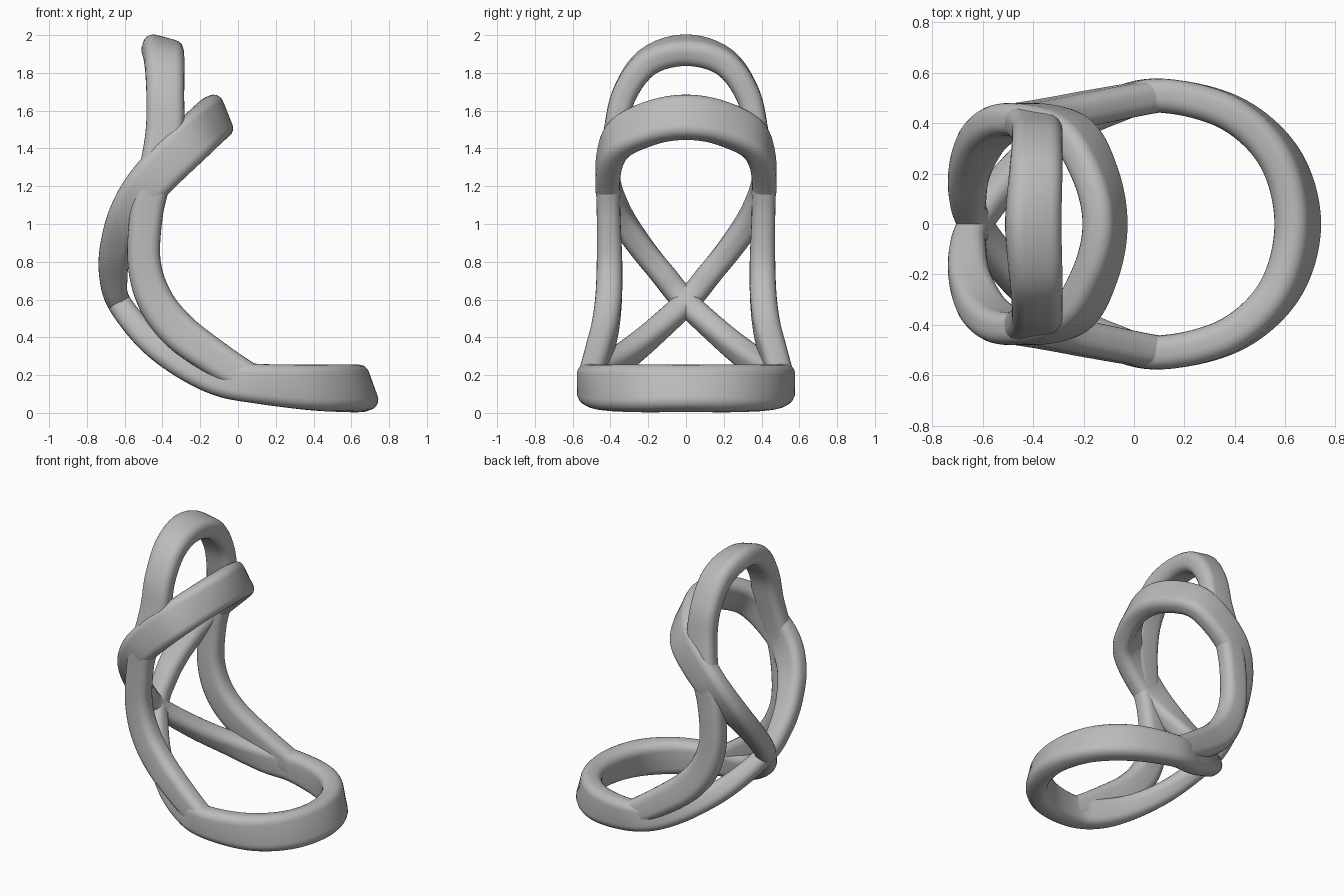
import bpy, bmesh, math
from mathutils import Vector

cube = bpy.data.objects.get("Cube")
if cube:
    bpy.data.objects.remove(cube)

grey = bpy.data.materials.new("mid_grey")
grey.use_nodes = True
grey.diffuse_color = (0.5, 0.5, 0.5, 1)
grey.node_tree.nodes["Principled BSDF"].inputs["Base Color"].default_value = (0.5, 0.5, 0.5, 1)


def ghost(a, b):
    """Extra key beyond an end: reflected on the middle plane, else extended."""
    if abs(a[1]) < 1e-6:
        return (b[0], -b[1]) + tuple(b[2:])
    return tuple(2 * p - q for p, q in zip(a, b))


def spline(keys, steps):
    """Smooth interpolation of all key values."""
    k = [ghost(keys[0], keys[1])] + keys + [ghost(keys[-1], keys[-2])]
    out = []
    for i in range(1, len(k) - 2):
        for s in range(steps):
            t = s / steps
            out.append([0.5 * (2 * b + (c - a) * t + (2 * a - 5 * b + 4 * c - d) * t * t
                               + (3 * b - a - 3 * c + d) * t ** 3)
                        for a, b, c, d in zip(*k[i - 1:i + 3])])
    return out + [list(keys[-1])]


def rounded_section(long, thin, n=5):
    """Rounded rectangle, long side first."""
    r = thin * 0.4
    pts = []
    for corner, (sx, sy) in enumerate(((1, 1), (-1, 1), (-1, -1), (1, -1))):
        for j in range(n + 1):
            a = math.pi / 2 * (corner + j / n)
            pts.append((sx * (long / 2 - r) + r * math.cos(a),
                        sy * (thin / 2 - r) + r * math.sin(a)))
    return pts


def band(name, keys, steps=10):
    """Sweep one half; key = x, y, z, angle of long side in xz, long, thin."""
    samples = spline(keys, steps)
    path = [Vector(s[:3]) for s in samples]
    bm = bmesh.new()
    rings = []
    for i, (x, y, z, ang, long, thin) in enumerate(samples):
        tan = path[min(i + 1, len(path) - 1)] - path[max(i - 1, 0)]
        if i in (0, len(path) - 1) and abs(y) < 1e-6:
            tan = Vector((0, tan.y, 0))
        tan.normalize()
        a = math.radians(ang)
        u = Vector((math.cos(a), 0, math.sin(a)))
        u = (u - tan * u.dot(tan)).normalized()
        v = tan.cross(u)
        rings.append([bm.verts.new(path[i] + u * p + v * q)
                      for p, q in rounded_section(long, thin)])
    for r0, r1 in zip(rings, rings[1:]):
        for j in range(len(r0)):
            k = (j + 1) % len(r0)
            bm.faces.new((r0[j], r0[k], r1[k], r1[j]))
    if abs(keys[-1][1]) > 0.01:
        bm.faces.new(rings[-1])
    bmesh.ops.recalc_face_normals(bm, faces=bm.faces)
    mesh = bpy.data.meshes.new(name)
    bm.to_mesh(mesh)
    bm.free()
    mesh.materials.append(grey)
    ob = bpy.data.objects.new(name, mesh)
    bpy.context.collection.objects.link(ob)
    mod = ob.modifiers.new("Mirror", 'MIRROR')
    mod.use_axis = (False, True, False)
    bpy.ops.object.select_all(action='DESELECT')
    ob.select_set(True)
    bpy.context.view_layer.objects.active = ob
    bpy.ops.object.shade_smooth_by_angle(angle=math.radians(40))


# Figure-eight band: seat ring, crossing at the back, arm loop
band("seat_and_arm_band", [
    (.65, 0, .13, 110, .25, .14),
    (.58, .26, .13, 105, .25, .14),
    (.385, .44, .135, 97, .24, .14),
    (.1, .51, .155, 86, .21, .135),
    (-.1, .46, .185, 70, .19, .13),
    (-.3, .36, .27, 55, .16, .13),
    (-.48, .2, .4, 40, .14, .13),
    (-.63, 0, .585, 15, .125, .13),
    (-.66, -.12, .73, 3, .15, .13),
    (-.645, -.24, .88, -8, .17, .13),
    (-.58, -.36, 1.06, -25, .2, .13),
    (-.46, -.415, 1.23, -40, .23, .13),
    (-.26, -.37, 1.43, -53, .24, .13),
    (-.155, -.2, 1.53, -63, .24, .13),
    (-.115, 0, 1.565, -68, .24, .13),
])

# Tall arch forming the backrest, running down into the seat ring
band("backrest_arch", [
    (-.4, 0, 1.92, -15, .22, .14),
    (-.39, .2, 1.86, -10, .21, .14),
    (-.385, .325, 1.69, -3, .2, .13),
    (-.39, .375, 1.48, -4, .2, .125),
    (-.44, .41, 1.25, -14, .18, .125),
    (-.485, .41, 1.05, -8, .175, .125),
    (-.497, .405, .8, 4, .175, .135),
    (-.44, .41, .6, 25, .19, .14),
    (-.32, .43, .44, 45, .2, .14),
    (-.15, .465, .31, 55, .19, .135),
    (.04, .5, .19, 65, .17, .13),
    (.15, .51, .15, 75, .14, .12),
])
